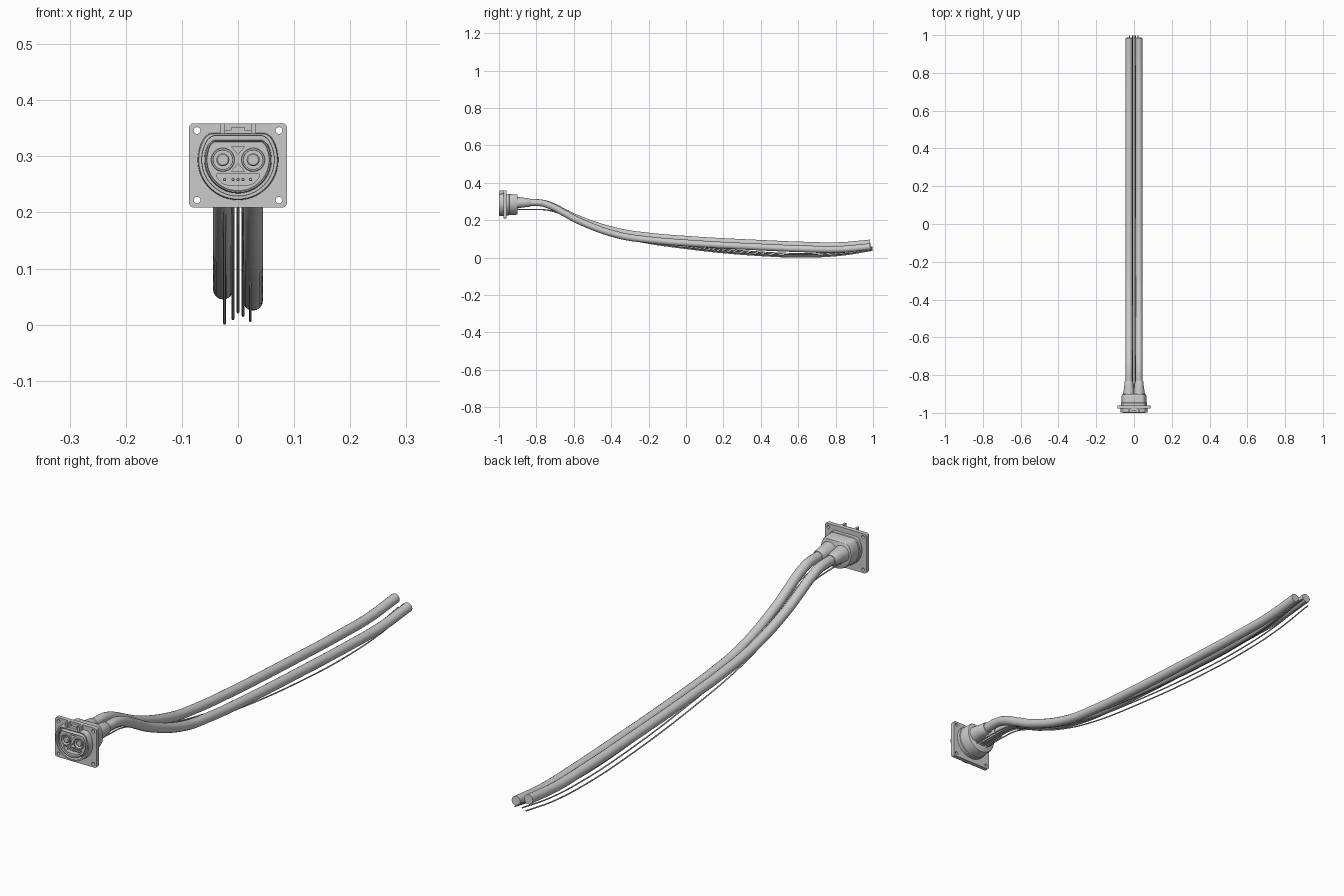
import bpy, bmesh, math

if "Cube" in bpy.data.objects:
    bpy.data.objects.remove(bpy.data.objects["Cube"])

CZ = 0.294                                # height of the connector axis
WIRE_X = (-0.024, -0.009, 0.0, 0.009, 0.022)


def finish(ob, angle=35):
    bpy.ops.object.select_all(action='DESELECT')
    ob.select_set(True)
    bpy.context.view_layer.objects.active = ob
    bpy.ops.object.convert(target='MESH')
    bpy.ops.object.shade_smooth_by_angle(angle=math.radians(angle))
    return ob


def new_object(name, data):
    ob = bpy.data.objects.new(name, data)
    bpy.context.collection.objects.link(ob)
    return ob


def circle(x, z, r, n=32):
    return [(x + r * math.cos(2 * math.pi * i / n), z + r * math.sin(2 * math.pi * i / n)) for i in range(n)]


def d_outline(r, k, n=56):
    """Circle with a flat top at k * r and softened corners."""
    a0 = math.asin(k)
    s, span = a0 - 0.12, math.pi + 2 * (a0 - 0.12)
    pts = [(math.cos(s - span * i / n), math.sin(s - span * i / n)) for i in range(n + 1)]
    c = math.cos(a0)
    pts += [(-c + 0.01, k - 0.025), (-c + 0.09, k), (c - 0.09, k), (c - 0.01, k - 0.025)]
    return [(x * r, CZ + z * r) for x, z in pts]


def loft(name, stations, outline, caps=True):
    """Skin outlines of given radius at each (y, radius) station."""
    bm = bmesh.new()
    rings = [[bm.verts.new((x, y, z)) for x, z in outline(r)] for y, r in stations]
    for a, b in zip(rings, rings[1:]):
        for i in range(len(a)):
            j = (i + 1) % len(a)
            bm.faces.new((a[i], a[j], b[j], b[i]))
    if caps:
        bm.faces.new(rings[0])
        bm.faces.new(rings[-1])
    bmesh.ops.recalc_face_normals(bm, faces=bm.faces)
    me = bpy.data.meshes.new(name)
    bm.to_mesh(me)
    bm.free()
    return finish(new_object(name, me))


def slab(name, outlines, y0, y1):
    """Extruded flat shape; outlines after the first are holes."""
    cu = bpy.data.curves.new(name, 'CURVE')
    cu.dimensions = '2D'
    cu.fill_mode = 'BOTH'
    cu.extrude = (y1 - y0) / 2
    for pts in outlines:
        sp = cu.splines.new('POLY')
        sp.points.add(len(pts) - 1)
        for p, (x, z) in zip(sp.points, pts):
            p.co = (x, z, 0, 1)
        sp.use_cyclic_u = True
    ob = new_object(name, cu)
    ob.rotation_euler = (math.pi / 2, 0, 0)
    ob.location.y = (y0 + y1) / 2
    return finish(ob)


def tube(name, path, r, sides):
    cu = bpy.data.curves.new(name, 'CURVE')
    cu.dimensions = '3D'
    cu.bevel_depth = r
    cu.bevel_resolution = sides
    cu.resolution_u = 12
    cu.use_fill_caps = True
    sp = cu.splines.new('BEZIER')
    sp.bezier_points.add(len(path) - 1)
    for p, co in zip(sp.bezier_points, path):
        p.co = co
        p.handle_left_type = p.handle_right_type = 'AUTO'
    return finish(new_object(name, cu), 50)


def rect(x0, x1, z0, z1):
    return [(x0, z0), (x1, z0), (x1, z1), (x0, z1)]


def ease(y, a, b):
    t = min(1, max(0, (y - a) / (b - a)))
    return t * t * (3 - 2 * t)


# mounting plate with rounded corners and four screw holes
plate = []
for sx, sz, start in ((1, 1, 0), (-1, 1, 90), (-1, -1, 180), (1, -1, 270)):
    for i in range(7):
        a = math.radians(start + 15 * i)
        plate.append((sx * 0.079 + 0.008 * math.cos(a), 0.284 + sz * 0.067 + 0.008 * math.sin(a)))
holes = [circle(x, z, 0.006, 24) for x in (-0.073, 0.073) for z in (0.222, 0.346)]
slab("mounting_plate", [plate] + holes, -0.976, -0.96)

# front collar and the lip round the plug
loft("front_collar", [(-0.975, 0.072), (-0.997, 0.071), (-0.999, 0.070), (-0.999, 0.065),
                      (-0.997, 0.064), (-0.975, 0.064)], lambda r: d_outline(r, 0.66), False)
loft("plug_lip", [(-0.975, 0.060), (-0.998, 0.059), (-1.0, 0.058), (-1.0, 0.056),
                  (-0.993, 0.055)], lambda r: d_outline(r, 0.58), False)

# plug face with round sockets, triangular keys and signal slot
half = [(0.038, 0.269), (0.037, 0.262), (0.028, 0.252), (0.015, 0.248)]
slot = half + [(-x, z) for x, z in reversed(half)]
tri_top = [(-0.012, 0.318), (0.012, 0.318), (0.0, 0.304)]
tri_low = [(-0.012, 0.273), (0.012, 0.273), (0.0, 0.287)]
slab("plug_face", [d_outline(0.058, 0.58), circle(-0.027, CZ, 0.020), circle(0.027, CZ, 0.020),
                   slot, tri_top, tri_low], -0.994, -0.975)
for side, s in (("left", -1), ("right", 1)):
    ring = lambda r, s=s: circle(s * 0.027, CZ, r)
    loft(side + "_socket_ring", [(-0.975, 0.021), (-0.997, 0.021), (-0.998, 0.020), (-0.998, 0.0175),
                                 (-0.997, 0.017), (-0.975, 0.017)], ring, False)
    loft(side + "_contact", [(-0.975, 0.0115), (-0.994, 0.0115), (-0.996, 0.0095)], ring)
for i, x in enumerate(WIRE_X):
    loft(f"signal_pin_{i + 1}", [(-0.975, 0.003), (-0.991, 0.003), (-0.993, 0.002)],
         lambda r, x=x: circle(x, 0.259, r, 12))

# latch posts and bracket on the top of the collar
for side, s in (("left", -1), ("right", 1)):
    slab(side + "_latch_post", [rect(s * 0.027 - 0.004, s * 0.027 + 0.004, 0.339, 0.359)], -0.997, -0.97)
bar = [(0.023, 0.345), (0.018, 0.345), (0.018, 0.341), (0.022, 0.339)]
bracket = [(0.012, 0.352), (0.012, 0.347), (0.023, 0.347), (0.023, 0.340)]
slab("latch_bracket", [bracket + [(-x, z) for x, z in reversed(bracket)]], -0.990, -0.97)

# rear housing
loft("rear_housing", [(-0.965, 0.069), (-0.947, 0.069), (-0.945, 0.066), (-0.908, 0.065),
                      (-0.902, 0.063), (-0.9, 0.060)], lambda r: d_outline(r, 0.68))

# tapered cable boots
for side, s in (("left", -1), ("right", 1)):
    loft(side + "_boot", [(-0.91, 0.031), (-0.895, 0.030), (-0.86, 0.025), (-0.835, 0.022), (-0.832, 0.020),
                          (-0.832, 0.015)], lambda r, s=s: circle(s * 0.027, CZ, r))

# two power cables, the right one hanging lower
CABLE = [(-0.9, 0.294), (-0.83, 0.294), (-0.77, 0.292), (-0.72, 0.277), (-0.65, 0.243), (-0.57, 0.205),
         (-0.36, 0.139), (-0.2, 0.115), (0, 0.098), (0.4, 0.076), (0.65, 0.066), (0.82, 0.064), (0.985, 0.078)]
for side, s, drop in (("left", -1, 0.0), ("right", 1, 0.02)):
    tube(side + "_power_cable", [(s * 0.0265, y, z - drop * ease(y, -0.84, -0.3)) for y, z in CABLE], 0.018, 6)

# five thin signal wires
WIRE = [(-0.91, 0.258), (-0.8, 0.257), (-0.73, 0.251), (-0.65, 0.224), (-0.57, 0.186), (-0.46, 0.142),
        (-0.3, 0.096), (0, 0.048), (0.4, 0.010), (0.62, 0.0025), (0.82, 0.011), (0.998, 0.038)]
for i, (x, lift) in enumerate(zip(WIRE_X, (0.0, 0.008, 0.020, 0.014, 0.005))):
    tube(f"signal_wire_{i + 1}", [(x, y, z + lift * ease(y, -0.84, -0.3)) for y, z in WIRE], 0.0025, 2)
